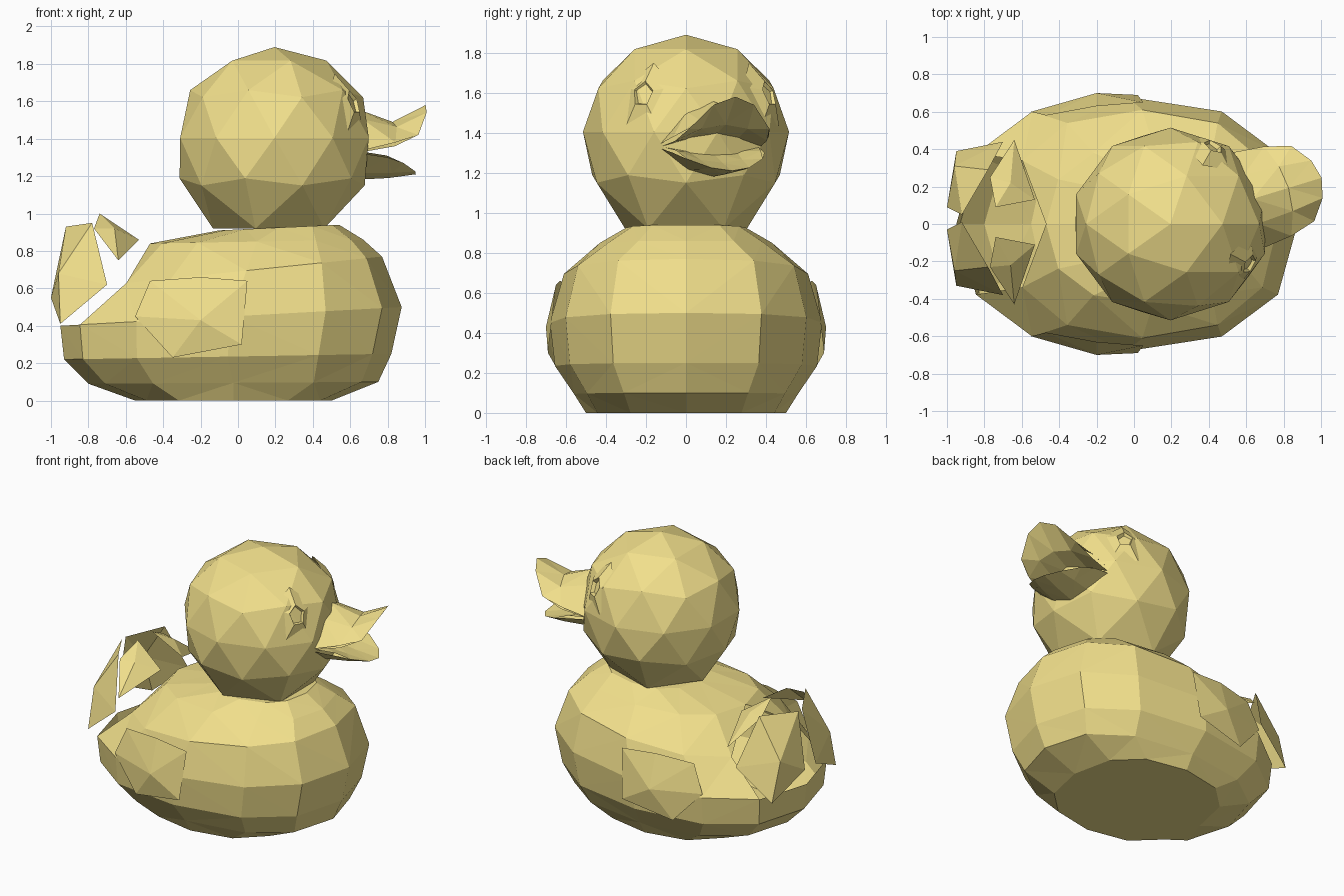
import bpy, bmesh
from math import sin, cos, pi, radians
from mathutils import Vector

if "Cube" in bpy.data.objects:
    bpy.data.objects.remove(bpy.data.objects["Cube"])

mat = bpy.data.materials.new("yellow_rubber")
mat.diffuse_color = (0.88, 0.74, 0.26, 1)
mat.use_nodes = True
mat.node_tree.nodes["Principled BSDF"].inputs["Base Color"].default_value = mat.diffuse_color
TURN = radians(17)                     # the head looks a little to one side
HEAD = Vector((0.195, 0, 1.405))


def finish(name, bm):
    bmesh.ops.recalc_face_normals(bm, faces=bm.faces)
    me = bpy.data.meshes.new(name)
    bm.to_mesh(me)
    bm.free()
    me.materials.append(mat)
    ob = bpy.data.objects.new(name, me)
    bpy.context.collection.objects.link(ob)
    return ob


def loft(name, rings, closed=True, caps=(True, True), hole=None):
    bm = bmesh.new()
    vs = [[bm.verts.new(p) for p in r] for r in rings]
    n = len(vs[0])
    for a, b in zip(vs, vs[1:]):
        for i in range(n if closed else n - 1):
            j = (i + 1) % n
            bm.faces.new((a[i], a[j], b[j], b[i]))
    if caps[0]:
        bm.faces.new(vs[0][::-1])
    if caps[1]:
        bm.faces.new(vs[-1])
    bmesh.ops.triangulate(bm, faces=[f for f in bm.faces if len(f.verts) == 4])
    if hole:
        cut = [f for f in bm.faces if hole(f.calc_center_median())]
        bmesh.ops.delete(bm, geom=cut, context='FACES')
    return finish(name, bm)


def fan(name, pts, apex):
    bm = bmesh.new()
    vs = [bm.verts.new(p) for p in pts]
    c = bm.verts.new(apex)
    for i in range(len(vs)):
        bm.faces.new((vs[i], vs[(i + 1) % len(vs)], c))
    return finish(name, bm)


def turned(u, v, z):
    return (HEAD.x + u * cos(TURN) - v * sin(TURN), u * sin(TURN) + v * cos(TURN), z)


def power(c):
    return (abs(c) ** 0.85) * (1 if c > 0 else -1)


# Body: stacked rounded rings (back z, front z, back x, front x, half width),
# left open on the back slope between the tail feathers
body = [(0, 0, -.55, .50, .50), (.09, .10, -.80, .75, .56), (.22, .25, -.93, .82, .655),
        (.40, .50, -.95, .875, .68), (.62, .77, -.68, .77, .61), (.84, .86, -.47, .67, .43),
        (.91, .94, -.10, .54, .30)]
rings = []
for zb, zf, x0, x1, ry in body:
    ring = []
    for i in range(12):
        a = 2 * pi * i / 12
        c, s = power(cos(a)), power(sin(a))
        ring.append(((x0 + x1) / 2 + c * (x1 - x0) / 2, s * ry,
                     zb + (zf - zb) * (c + 1) / 2))
    rings.append(ring)
loft("body", rings, hole=lambda c: c.x < -.5 and c.z > .45 and abs(c.y) < .3)

# Head: faceted ball, fuller below, its bottom ring widened into the neck
bm = bmesh.new()
bmesh.ops.create_icosphere(bm, subdivisions=2, radius=1)
for v in bm.verts:
    neck = v.co.z < -.8
    w = 1.18 if neck else 1.07 if v.co.z < -.3 else 1
    v.co = HEAD + Vector((v.co.x * .53 * w, v.co.y * .515 * w, v.co.z * .485))
    if neck:
        v.co.z = .92
finish("head", bm)


# Bill halves: rows of (centre u, side u, half width, centre z, side z)
def bill(name, rows):
    out = []
    for uc, us, w, zc, zs in rows:
        row = []
        for t in (-1, -.5, 0, .5, 1):
            k = 1 - t * t
            row.append(turned(us + (uc - us) * k, t * w, zs + (zc - zs) * k))
        out.append(row)
    loft(name, out, closed=False, caps=(False, False))


bill("upper_bill", [(.46, .42, .27, 1.56, 1.34), (.66, .60, .25, 1.49, 1.38),
                    (.845, .74, .21, 1.58, 1.42), (.68, .60, .24, 1.44, 1.36),
                    (.46, .42, .26, 1.38, 1.33)])
bill("lower_bill", [(.44, .42, .26, 1.18, 1.32), (.64, .56, .24, 1.19, 1.30),
                    (.79, .66, .20, 1.21, 1.27), (.62, .56, .22, 1.25, 1.31),
                    (.46, .42, .25, 1.30, 1.33)])

# Eyes: five-sided patches with a small sunken socket
for side, name in ((1, "left_eye"), (-1, "right_eye")):
    az = TURN + side * radians(44)
    n = Vector((cos(az) * .93, sin(az) * .93, .37)).normalized()
    centre = HEAD + n * .505
    r = Vector((0, 0, 1)).cross(n).normalized()
    up = n.cross(r)
    eye = [[centre + n * d + r * (w * cos(2 * pi * i / 5 + .3))
            + up * (w * 1.25 * sin(2 * pi * i / 5 + .3)) for i in range(5)]
           for w, d in ((.15, -.045), (.055, .006), (.035, -.03))]
    loft(name, eye, caps=(False, True))

# Wings and upturned tail feathers: faceted shells mirrored left and right
wing = [(-.47, .58, .64), (-.2, .63, .66), (.05, .65, .64), (.02, .69, .30),
        (-.35, .65, .23), (-.55, .60, .45)]
outer = [(-1, .06, .55), (-.92, .02, .93), (-.78, .26, .95), (-.70, .41, .62),
         (-.95, .36, .41)]
inner = [(-.74, .08, 1.0), (-.53, .12, .86), (-.64, .44, .75), (-.77, .24, .92)]
for s, tag in ((1, "left_"), (-1, "right_")):
    def flip(pts, dy=0):
        return [(x, s * y + dy, z) for x, y, z in pts]
    fan(tag + "wing", flip(wing), (-.2, s * .70, .43))
    fan(tag + "outer_tail", flip(outer, .03), (-.96, s * .28 + .03, .68))
    fan(tag + "inner_tail", flip(inner, .01), (-.66, s * .22, .92))
